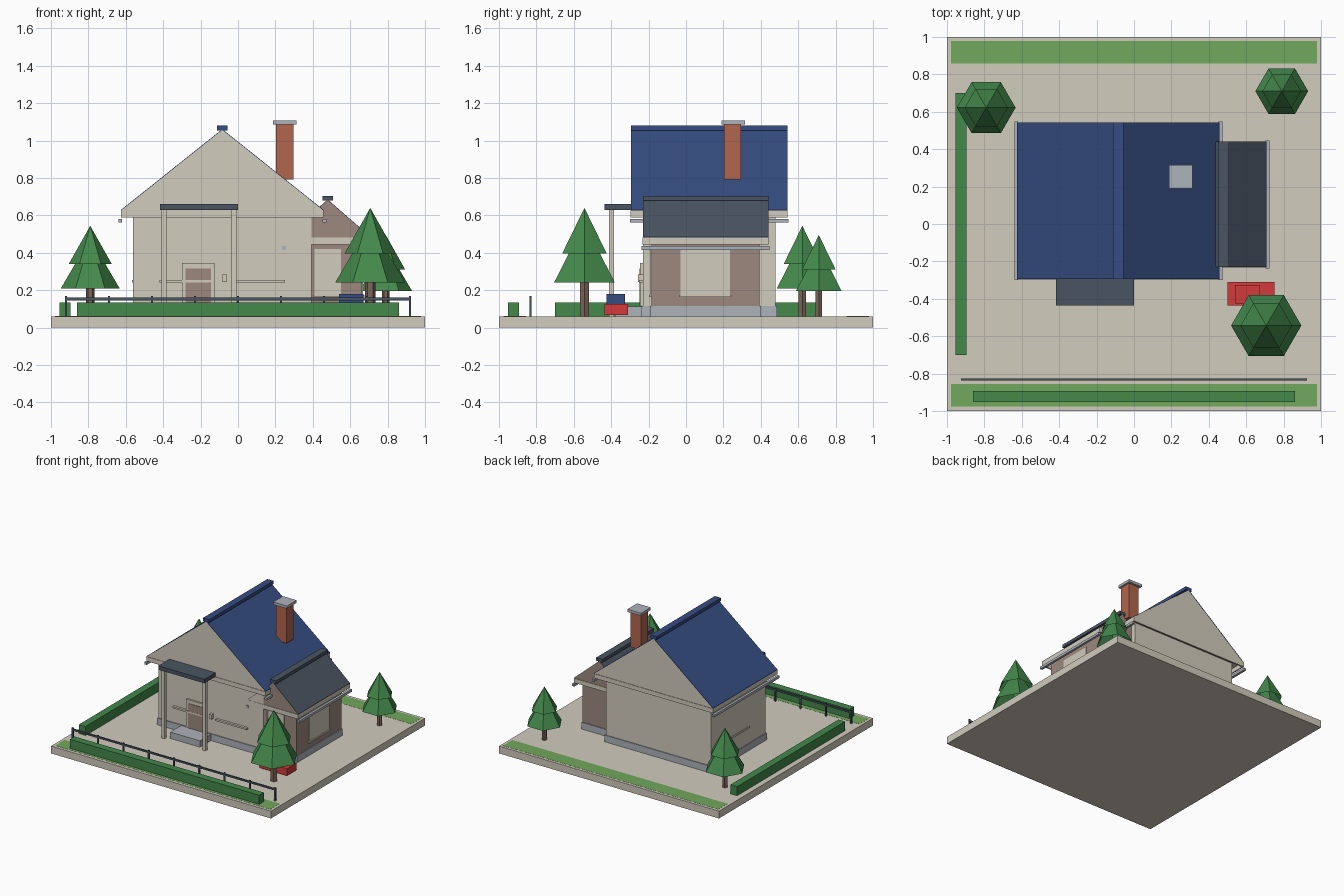
import bpy, bmesh, math

if "Cube" in bpy.data.objects:
    bpy.data.objects.remove(bpy.data.objects["Cube"])


def material(name, hex_code):
    def linear(c):
        return c / 12.92 if c <= 0.04045 else ((c + 0.055) / 1.055) ** 2.4
    rgb = [linear(int(hex_code[i:i + 2], 16) / 255) for i in (0, 2, 4)]
    m = bpy.data.materials.new(name)
    m.use_nodes = True
    m.diffuse_color = (*rgb, 1)
    bsdf = m.node_tree.nodes["Principled BSDF"]
    bsdf.inputs["Base Color"].default_value = (*rgb, 1)
    bsdf.inputs["Roughness"].default_value = 0.8
    return m


stone = material("warm_stone", "D2CCBE")
blue = material("blue_tile", "364D82")
slate = material("dark_slate", "4A5462")
brown = material("dusty_brown", "9C897F")
brick = material("brick", "B0664E")
grey = material("light_grey", "AEB3BB")
grass = material("grass", "71A85D")
leaf = material("leaf_green", "43884B")
red = material("car_red", "D33B3B")
bark = material("bark", "7C655A")

GROUND = 0.06


def finish(name, bm, mats, rule=None):
    bmesh.ops.recalc_face_normals(bm, faces=bm.faces)
    bm.normal_update()
    if rule:
        for f in bm.faces:
            f.material_index = rule(f)
    mesh = bpy.data.meshes.new(name)
    bm.to_mesh(mesh)
    bm.free()
    for m in mats:
        mesh.materials.append(m)
    ob = bpy.data.objects.new(name, mesh)
    bpy.context.collection.objects.link(ob)
    return ob


def top_rule(f):
    return 1 if f.normal.z > 0.1 else 0


def box(name, x, y, z, *mats):
    """Box from (low, high) ranges; a second material goes on the top face."""
    bm = bmesh.new()
    bmesh.ops.create_cube(bm, size=1)
    for v in bm.verts:
        v.co = [r[0] if c < 0 else r[1] for c, r in zip(v.co, (x, y, z))]
    return finish(name, bm, mats, top_rule if len(mats) > 1 else None)


def extrude_y(name, profile, y, mat):
    """Closed (x, z) profile extruded along y."""
    bm = bmesh.new()
    face = bm.faces.new([bm.verts.new((px, y[0], pz)) for px, pz in profile])
    ext = bmesh.ops.extrude_face_region(bm, geom=[face], use_keep_orig=True)
    verts = [g for g in ext["geom"] if isinstance(g, bmesh.types.BMVert)]
    bmesh.ops.translate(bm, vec=(0, y[1] - y[0], 0), verts=verts)
    return finish(name, bm, (mat,))


def cone(name, x, y, z, r1, r2, mat, capped=False):
    """Six-sided cone or post with corners on the x axis."""
    bm = bmesh.new()
    bmesh.ops.create_cone(bm, cap_ends=capped, segments=6, radius1=r1, radius2=r2,
                          depth=z[1] - z[0])
    corner = max(bm.verts, key=lambda v: v.co.xy.length).co
    turn = -math.atan2(corner.y, corner.x)
    for v in bm.verts:
        px, py = v.co.x, v.co.y
        v.co = (x + px * math.cos(turn) - py * math.sin(turn),
                y + px * math.sin(turn) + py * math.cos(turn),
                v.co.z + sum(z) / 2)
    bmesh.ops.remove_doubles(bm, verts=bm.verts, dist=0.0001)
    return finish(name, bm, (mat,))


def grow(r, d):
    return (r[0] - d, r[1] + d)


def building(name, x, y, eave, peak, over, wall, tile):
    """Plinth, walls, fascia boards, gabled roof, ridge cap and gutters."""
    rx, ry = grow(x, over), grow(y, over)
    mid = sum(x) / 2
    top = eave + 0.036
    skin = 0.004
    box(name + "_plinth", grow(x, 0.007), grow(y, 0.007), (GROUND, 0.115), grey)
    box(name + "_walls", x, y, (0.1, top), wall)
    # gable body under a thin tile skin
    extrude_y(name + "_gable", [(rx[0], top), (rx[1], top), (mid, peak - skin)],
              grow(ry, -0.002), wall)
    extrude_y(name + "_tiles", [(rx[0], top), (mid, peak - skin), (rx[1], top),
                                (rx[1], top + skin), (mid, peak), (rx[0], top + skin)],
              ry, tile)
    box(name + "_ridge_cap", (mid - 0.028, mid + 0.028), ry,
        (peak - 0.006, peak + 0.02), tile)
    for i, side in enumerate((-1, 1)):
        ex, ey = rx[i], ry[i]
        box(f"{name}_fascia_x_{i}", sorted((ex, ex - side * 0.01)), ry,
            (eave, top), stone)
        box(f"{name}_fascia_y_{i}", rx, sorted((ey + side * 0.002, ey - side * 0.01)),
            (eave, top), stone)
        gx = ex + side * 0.005
        box(f"{name}_gutter_{i}", (gx - 0.01, gx + 0.01), grow(ry, 0.006),
            (eave - 0.029, eave - 0.009), grey)


# Ground, lawns, hedges
box("ground_slab", (-1, 1), (-1, 1), (0, GROUND), stone)
for name, y in (("front", (-0.977, -0.855)), ("back", (0.857, 0.978))):
    box(name + "_lawn", (-0.978, 0.978), y, (GROUND, 0.061), grass)
box("front_hedge", (-0.86, 0.86), (-0.953, -0.893), (GROUND, 0.135), leaf)
box("side_hedge", (-0.955, -0.895), (-0.7, 0.7), (GROUND, 0.135), leaf)

# Fence
box("fence_rail", (-0.92, 0.92), (-0.837, -0.825), (0.146, 0.16), slate)
for i in range(9):
    x = -0.92 + i * 0.23
    box(f"fence_post_{i}", (x - 0.006, x + 0.006), (-0.837, -0.825),
        (GROUND, 0.168), slate)

# House and annex
building("house", (-0.562, 0.394), (-0.231, 0.479), 0.59, 1.061, 0.063, stone, blue)
building("annex", (0.297, 0.663), (-0.185, 0.394), 0.445, 0.685, 0.046, brown, slate)

# Chimney
box("chimney", (0.203, 0.298), (0.203, 0.295), (0.792, 1.088), brick)
box("chimney_cap", (0.188, 0.312), (0.19, 0.315), (1.085, 1.107), grey)

# Door, step, lamp
box("door_frame", (-0.3, -0.125), (-0.245, -0.23), (0.115, 0.345), stone)
box("door", (-0.28, -0.145), (-0.249, -0.23), (0.115, 0.316), brown)
box("door_step", (-0.35, -0.08), (-0.38, -0.235), (GROUND, 0.112), grey)
box("wall_lamp", (-0.083, -0.06), (-0.256, -0.23), (0.245, 0.283), stone)

# House sills
for name, x in (("right", (-0.42, -0.14)), ("left", (-0.032, 0.252))):
    box(f"front_sill_{name}", x, (-0.25, -0.23), (0.24, 0.254), stone)
box("side_sill", (-0.568, -0.56), (-0.02, 0.26), (0.24, 0.254), stone)

# Annex windows
box("annex_front_window", (0.41, 0.55), (-0.191, -0.184), (0.172, 0.42), stone)
box("annex_side_window", (0.662, 0.669), (-0.03, 0.235), (0.172, 0.418), stone)
box("annex_front_sill", (0.405, 0.555), (-0.198, -0.183), (0.163, 0.175), stone)
box("annex_side_sill", (0.66, 0.677), (-0.038, 0.243), (0.163, 0.175), stone)

# Porch
box("porch_roof", (-0.418, 0), (-0.437, -0.24), (0.628, 0.66), slate)
for name, x in (("right", -0.395), ("left", -0.023)):
    box(f"porch_post_{name}", (x - 0.014, x + 0.014), (-0.411, -0.385),
        (GROUND, 0.63), stone)

# Car
box("car_body", (0.5, 0.75), (-0.435, -0.31), (0.068, 0.125), red)
box("car_cabin", (0.54, 0.67), (-0.425, -0.325), (0.125, 0.18), blue, red)

# Trees
for i, (x, y, s) in enumerate(((0.707, -0.543, 1), (-0.79, 0.622, 0.835), (0.79, 0.71, 0.75))):
    def span(a, b):
        return (GROUND + a * s, GROUND + b * s)
    cone(f"tree_trunk_{i}", x, y, span(0, 0.22), 0.027 * s, 0.027 * s, bark, True)
    cone(f"tree_lower_{i}", x, y, span(0.18, 0.5), 0.188 * s, 0, leaf)
    cone(f"tree_upper_{i}", x, y, span(0.335, 0.58), 0.138 * s, 0, leaf)
